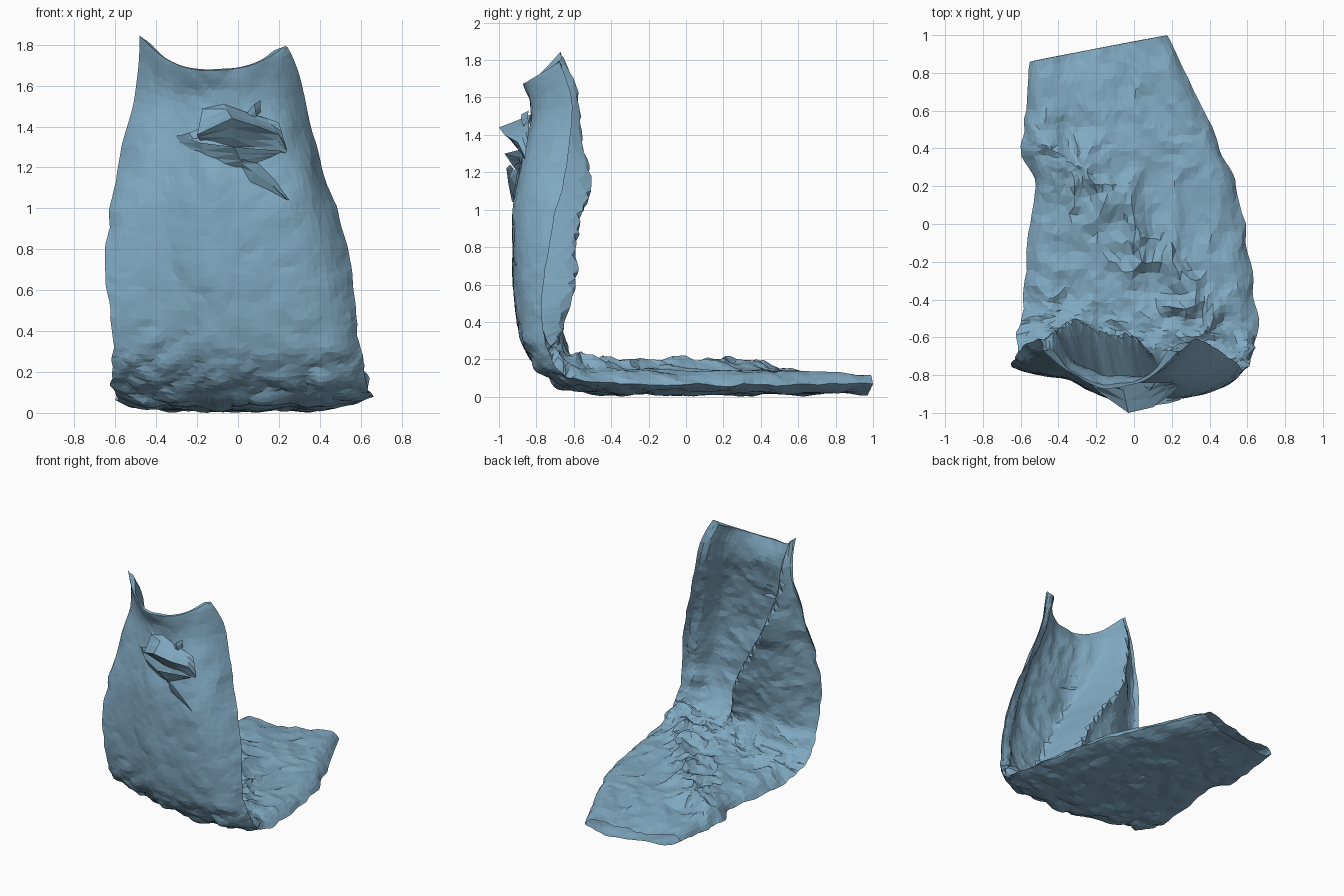
import bpy, bmesh, math, random
from mathutils import Vector, noise

if "Cube" in bpy.data.objects:
    bpy.data.objects.remove(bpy.data.objects["Cube"])

random.seed(4)

# L-shaped run of the sack: y, z of the outer skin, left x, right x
ROWS = [(1.0, .03, -.56, .17), (.65, .025, -.58, .34), (.4, .025, -.60, .46),
        (.2, .025, -.53, .54), (-.1, .025, -.57, .60), (-.4, .03, -.58, .64),
        (-.6, .05, -.60, .65), (-.74, .11, -.61, .65), (-.84, .21, -.62, .62),
        (-.90, .36, -.62, .59), (-.925, .6, -.64, .56), (-.93, .8, -.65, .53),
        (-.925, 1.05, -.62, .47), (-.88, 1.3, -.57, .40), (-.83, 1.53, -.50, .32),
        (-.87, 1.69, -.48, .23)]
LAST = len(ROWS) - 1
COLS, STEPS = 40, 6


def smooth(a, b, t):
    t = max(0, min(1, (t - a) / (b - a)))
    return t * t * (3 - 2 * t)


def along(q):
    """Catmull-Rom sample of ROWS at q."""
    i = min(int(q), LAST - 1)
    t = q - i
    p = [ROWS[max(0, min(LAST, i + k))] for k in (-1, 0, 1, 2)]
    return [.5 * (2 * b + (c - a) * t + (2 * a - 5 * b + 4 * c - d) * t * t
                  + (3 * b - a - 3 * c + d) * t ** 3) for a, b, c, d in zip(*p)]


def crumple(p, f):
    """Creased noise, about -1 to 1."""
    v = Vector(p) * f
    a = 1 - 3 * abs(noise.noise(v))
    b = 1 - 3 * abs(noise.noise(v * 2.1 + Vector((7, 3, 5))))
    return .65 * a + .35 * b


def skin_point(q, u, inner):
    y, z, xl, xr = along(q)
    y0, z0 = along(max(0, q - .05))[:2]
    y1, z1 = along(min(LAST, q + .05))[:2]
    tan = Vector((0, y1 - y0, z1 - z0)).normalized()
    nrm = Vector((0, tan.z, -tan.y))            # towards the inside of the L
    x = xl + (xr - xl) * (u + 1) / 2
    up = smooth(6, 10, q)                       # 0 lying part, 1 upright part
    top = smooth(12.5, LAST, q)
    bend = math.exp(-((q - 7) / 1.6) ** 2)
    edge = .05 + .10 * up + .10 * smooth(.4, 1.3, z) - .05 * top
    # the left half of the upright part lies further back than the right
    back = smooth(4, 7, q) * (1 - .7 * top) * .11 if u < 0 else 0
    d = max(.04, edge - back) * abs(u) ** (5.5 - 3.2 * top)
    diag = x + .03 + .78 * y
    heap = math.exp(-(diag / .2) ** 2) * (1 - up) * smooth(.5, 2.5, q)
    pos = (x, y, z + (2 if inner else 0))
    amp = .008 + .016 * bend + .006 * (1 - up)
    loose = .03 * bend * smooth(.2, .8, abs(u))  # sideways bunching
    if inner:
        close = 1 - abs(u) ** 9
        # lying part: thick, sagging between the corners of its mouth
        mouth = 1 - smooth(0, 1.2, q)
        lying = (.118 + .045 * heap) * (1 - .4 * mouth * (1 - u * u))
        # upright part: open hollow with a diagonal flap folded from the left
        ridge = .06 - .52 * smooth(.25, 1.75, z) + .02 * noise.noise((0, 0, z * 6))
        high = .33 - .25 * smooth(1.0, 1.75, z) - .08 * smooth(.7, .3, z)
        rise = max(0, min(1, (x - xl) / (ridge - xl)))
        fall = 1 - smooth(ridge, ridge + .12, x)
        curl = .07 * math.exp(-((u - .86) / .1) ** 2)
        upright = .015 + high * rise * fall + curl
        d += close * (lying * (1 - up) + upright * up)
        left = smooth(.2, -.2, diag)
        amp = .016 + (.035 * heap + .01 * left + .01 * bend) * (1 - up)
        amp *= .4 + .6 * close
        loose += .045 * heap
    d += amp * crumple(pos, 4.5)
    p = Vector((x, y, z)) + nrm * d
    w = Vector(pos) * 7
    p.x += loose * noise.noise(w + Vector((9, 0, 0)))
    p += tan * loose * noise.noise(w + Vector((0, 9, 0)))
    p.y += back * smooth(.05, .6, -u)
    # slanted far end and raised corners of the upright rim
    far = 1 - smooth(0, 2.5, q)
    p.y -= far * .14 * (1 - u) / 2
    p.z += top * (.125 if u < 0 else .065) * abs(u) ** 2.6
    p.x += .014 * crumple((3 + u, y, z), 4) * abs(u) ** 3 * (1 - .7 * top)
    return p


def finish(name, bm, mat):
    bmesh.ops.triangulate(bm, faces=bm.faces[:], quad_method='SHORT_EDGE')
    me = bpy.data.meshes.new(name)
    bm.to_mesh(me)
    bm.free()
    me.materials.append(mat)
    ob = bpy.data.objects.new(name, me)
    bpy.context.collection.objects.link(ob)
    return ob


fabric = bpy.data.materials.new("fabric")
fabric.diffuse_color = (.22, .40, .54, 1)
fabric.use_nodes = True
fabric.node_tree.nodes["Principled BSDF"].inputs["Base Color"].default_value = fabric.diffuse_color

# Sack body: closed loops of outer and inner skin swept along the L
bm = bmesh.new()
rings = []
for k in range(LAST * STEPS + 1):
    ring = []
    for j in range(2 * COLS):
        inner = j > COLS
        u = -1 + 2 * j / COLS if not inner else 3 - 2 * j / COLS
        q = k / STEPS
        if abs(u) < .99 and 0 < k < LAST * STEPS:      # irregular facets
            u += random.uniform(-.25, .25) * 2 / COLS
            q += random.uniform(-.25, .25) / STEPS
        ring.append(bm.verts.new(skin_point(q, u, inner)))
    rings.append(ring)
for a, b in zip(rings, rings[1:]):
    for j in range(2 * COLS):
        n = (j + 1) % (2 * COLS)
        bm.faces.new((a[j], a[n], b[n], b[j]))
# thin rim joining both skins at the top
r = rings[-1]
for j in range(COLS):
    loop = list(dict.fromkeys([r[j], r[j + 1], r[-j - 1], r[-j] if j else r[0]]))
    if len(loop) > 2:
        bm.faces.new(loop)
low = min(v.co.z for v in bm.verts)
for v in bm.verts:
    v.co.z -= low
bmesh.ops.recalc_face_normals(bm, faces=bm.faces[:])
finish("sack_body", bm, fabric)


def torn_fold(name, upper, lower, cuts=3):
    """Ruffled strip of fabric between two polylines."""
    bm = bmesh.new()
    rows = []
    for i in range(cuts + 1):
        t = i / cuts
        row = []
        for a, b in zip(upper, lower):
            p = Vector(a).lerp(Vector(b), t)
            if 0 < i < cuts:
                p.y += .015 * noise.noise(p * 6)
            row.append(bm.verts.new(p))
        rows.append(row)
    for a, b in zip(rows, rows[1:]):
        for j in range(len(a) - 1):
            bm.faces.new((a[j], b[j], b[j + 1], a[j + 1]))
    finish(name, bm, fabric)


# Torn folds standing out from the front of the upright part
LIP = [(-.20, -.88, 1.36), (-.03, -1.0, 1.44), (.10, -.97, 1.40), (.20, -.90, 1.36), (.24, -.86, 1.28)]
torn_fold("upper_fold", [(-.16, -.80, 1.55), (-.07, -.83, 1.51), (.04, -.84, 1.47),
                         (.14, -.84, 1.44), (.20, -.84, 1.42)], LIP)
torn_fold("under_fold", LIP, [(-.18, -.83, 1.32), (-.03, -.87, 1.30), (.08, -.88, 1.30),
                              (.17, -.87, 1.28), (.23, -.86, 1.27)])
torn_fold("lower_fold",
          [(-.30, -.79, 1.36), (-.18, -.89, 1.32), (-.02, -.97, 1.30), (.22, -.89, 1.28)],
          [(-.26, -.80, 1.25), (-.14, -.86, 1.21), (.03, -.90, 1.20), (.16, -.88, 1.25)])
torn_fold("trailing_fold",
          [(.02, -.94, 1.24), (.10, -.96, 1.22), (.18, -.95, 1.14), (.25, -.93, 1.04)],
          [(.02, -.90, 1.20), (.06, -.91, 1.13), (.15, -.92, 1.09), (.24, -.92, 1.04)], 2)
torn_fold("side_sliver",
          [(-.30, -.79, 1.35), (-.24, -.84, 1.37), (-.16, -.84, 1.40)],
          [(-.28, -.79, 1.31), (-.22, -.86, 1.34), (-.17, -.85, 1.35)], 2)
torn_fold("small_tab",
          [(.03, -.84, 1.45), (.08, -.88, 1.51), (.11, -.84, 1.53)],
          [(.05, -.85, 1.42), (.09, -.87, 1.45), (.11, -.84, 1.47)], 2)
